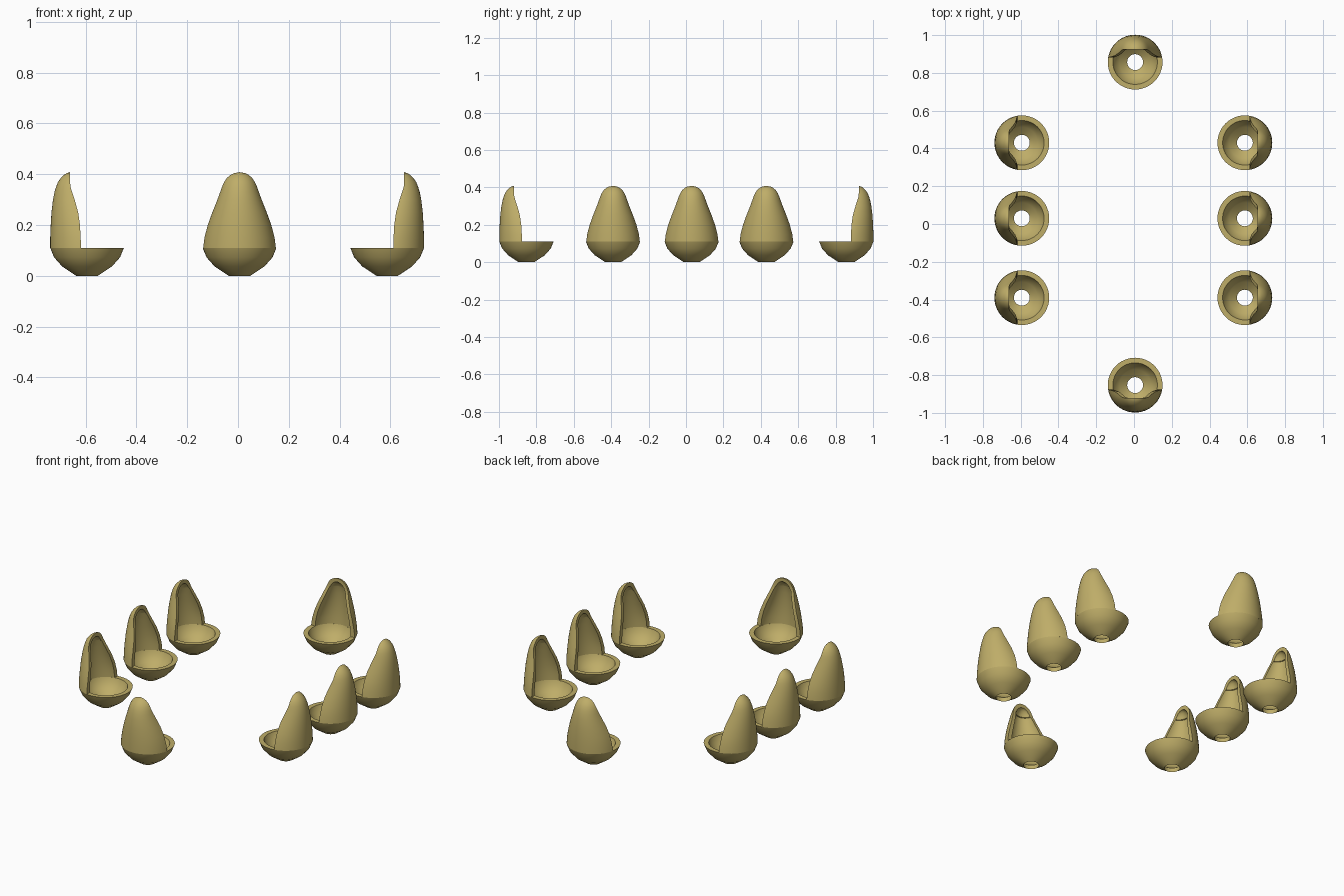
import bpy, bmesh, math

if "Cube" in bpy.data.objects:
    bpy.data.objects.remove(bpy.data.objects["Cube"])

mat = bpy.data.materials.new("khaki")
mat.diffuse_color = (0.52, 0.42, 0.14, 1)
mat.use_nodes = True
mat.node_tree.nodes["Principled BSDF"].inputs["Base Color"].default_value = mat.diffuse_color


def finish(bm, name):
    bmesh.ops.remove_doubles(bm, verts=bm.verts, dist=1e-5)
    bmesh.ops.recalc_face_normals(bm, faces=bm.faces)
    me = bpy.data.meshes.new(name)
    bm.to_mesh(me)
    bm.free()
    me.materials.append(mat)
    return me


def bridge(bm, a, b):
    for i in range(len(a) - 1):
        bm.faces.new((a[i], a[i + 1], b[i + 1], b[i]))


# Seat bowl: closed (radius, z) section revolved, with a hole in the bottom
def seat_mesh(n=48):
    prof = [(.042, 0), (.098, .037), (.130, .073), (.145, .11),
            (.118, .11), (.108, .082), (.083, .054), (.042, .025)]
    bm = bmesh.new()
    rings = []
    for k in range(n):
        a = 2 * math.pi * k / n
        r = [bm.verts.new((p * math.cos(a), p * math.sin(a), z)) for p, z in prof]
        rings.append(r + r[:1])
    for k in range(n):
        bridge(bm, rings[k], rings[(k + 1) % n])
    return finish(bm, "seat_bowl")


# Arc through both front edges (+-w, -e) and the rearmost point (0, -b)
def arc(bm, z, e, b, w, n=24):
    h = b - e
    if h < 1e-4:
        return [bm.verts.new((0, -e, z)) for _ in range(n + 1)]
    r = (w * w + h * h) / (2 * h)
    c = b - r
    half = math.atan2(w, e - c)
    return [bm.verts.new((r * math.sin(t), -c - r * math.cos(t), z))
            for t in (half * (2 * j / n - 1) for j in range(n + 1))]


# Back shell: rows of z, front edge, rearmost depth, half width
def back_mesh():
    outer = [(.11, .024, .145, .143), (.15, .025, .145, .138), (.20, .028, .143, .125),
             (.25, .035, .140, .107), (.30, .049, .134, .087), (.33, .059, .128, .076),
             (.35, .065, .122, .069), (.37, .067, .114, .060), (.385, .067, .103, .050),
             (.397, .067, .091, .036), (.404, .067, .080, .022), (.408, .067, .067, 0)]
    inner = [(.11, .024, .118, .116), (.15, .025, .120, .113), (.20, .028, .120, .102),
             (.25, .035, .118, .086), (.30, .049, .113, .067), (.33, .059, .108, .057),
             (.345, .065, .104, .051), (.347, .065, .099, .047), (.36, .067, .094, .041),
             (.374, .067, .085, .030), (.382, .067, .077, .017), (.386, .067, .067, 0)]
    bm = bmesh.new()
    o = [arc(bm, *r) for r in outer]
    i = [arc(bm, *r) for r in inner]
    for rows in (o, i):
        for a, b in zip(rows, rows[1:]):
            bridge(bm, a, b)
    bridge(bm, o[0], i[0])
    for j in (0, -1):
        bridge(bm, [r[j] for r in o], [r[j] for r in i])
    bmesh.ops.dissolve_degenerate(bm, dist=1e-5, edges=bm.edges)
    return finish(bm, "back_shell")


seat, back = seat_mesh(), back_mesh()

# Ring of eight chairs, every open side facing the middle
spots = [(.006, -.853, 0), (.006, .857, 180)]
for y in (-.39, .03, .43):
    spots += [(.587, y, 90), (-.594, y, -90)]
for x, y, deg in spots:
    for me in (seat, back):
        ob = bpy.data.objects.new(me.name, me)
        bpy.context.collection.objects.link(ob)
        ob.location = (x, y, 0)
        ob.rotation_euler.z = math.radians(deg)
        ob.select_set(True)
        bpy.context.view_layer.objects.active = ob
bpy.ops.object.shade_smooth_by_angle(angle=math.radians(40))
